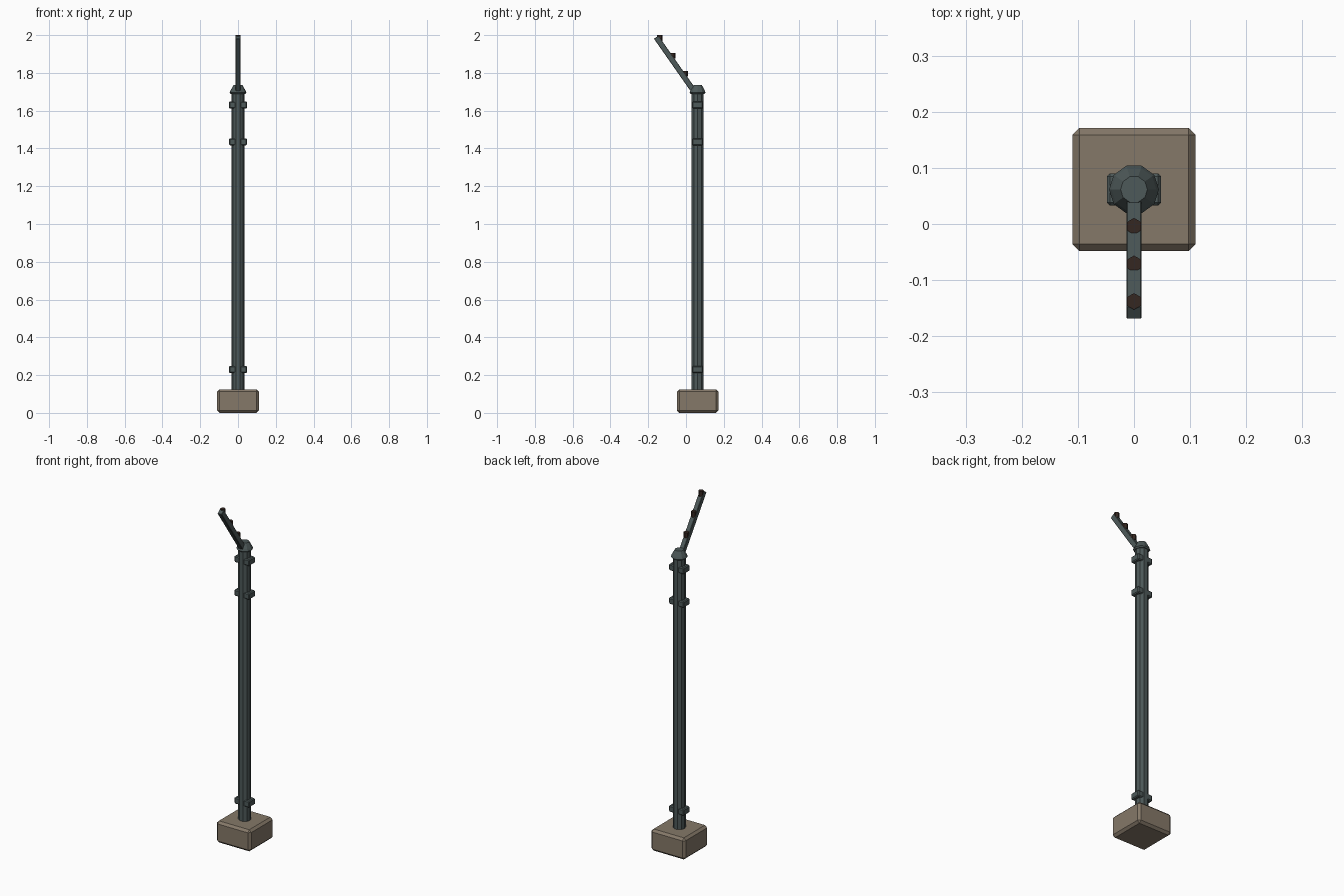
import bpy, bmesh
from math import radians, sin, cos
from mathutils import Matrix, Vector

if "Cube" in bpy.data.objects:
    bpy.data.objects.remove(bpy.data.objects["Cube"])


def material(name, rgb):
    m = bpy.data.materials.new(name)
    m.diffuse_color = (*rgb, 1)
    m.use_nodes = True
    m.node_tree.nodes["Principled BSDF"].inputs["Base Color"].default_value = m.diffuse_color
    return m


STEEL = material("painted_steel", (0.075, 0.1, 0.1))
CONCRETE = material("concrete", (0.235, 0.19, 0.14))
RUST = material("dark_rust", (0.035, 0.02, 0.015))
POST_Y = 0.0615


def finish(name, bm, mat):
    bmesh.ops.recalc_face_normals(bm, faces=bm.faces)
    me = bpy.data.meshes.new(name)
    bm.to_mesh(me)
    bm.free()
    me.materials.append(mat)
    ob = bpy.data.objects.new(name, me)
    bpy.context.collection.objects.link(ob)
    return ob


def box(name, centre, size, bevel, mat, tilt=0.0):
    bm = bmesh.new()
    bmesh.ops.create_cube(bm, size=1)
    bmesh.ops.scale(bm, vec=size, verts=bm.verts)
    bmesh.ops.bevel(bm, geom=bm.edges[:], offset=bevel, segments=1,
                    affect='EDGES', profile=0.5)
    bm.transform(Matrix.Translation(centre) @ Matrix.Rotation(tilt, 4, 'X'))
    return finish(name, bm, mat)


def turned(name, x, y, profile, sides, mat, turn=0.0):
    """Flat-sided solid from (radius, z) rings."""
    bm = bmesh.new()
    rings = []
    for r, z in profile:
        angles = [turn + radians(360 * i / sides) for i in range(sides)]
        rings.append([bm.verts.new((x + r * cos(a), y + r * sin(a), z)) for a in angles])
    for a, b in zip(rings, rings[1:]):
        for i in range(sides):
            j = (i + 1) % sides
            bm.faces.new((a[i], a[j], b[j], b[i]))
    bm.faces.new(rings[0])
    bm.faces.new(rings[-1])
    return finish(name, bm, mat)


# Concrete footing
box("footing", (0, POST_Y, 0.0625), (0.22, 0.22, 0.125), 0.013, CONCRETE)

# Post and its cap
turned("post", 0, POST_Y, [(0.034, 0.1), (0.034, 1.70)], 10, STEEL)
turned("post_cap", 0, POST_Y,
       [(0.038, 1.688), (0.0445, 1.695), (0.040, 1.706), (0.024, 1.735)], 10, STEEL)

# Clamps with ears either side of the post
for n, z in enumerate((0.23, 1.435, 1.63)):
    box(f"clamp_{n + 1}", (0, POST_Y, z), (0.096, 0.057, 0.037), 0.005, STEEL)

# Angled arm leaning to the front
tilt = radians(35)
along = Vector((0, -sin(tilt), cos(tilt)))
end = Vector((0, -0.158, 1.989))
length = 0.36
box("angled_arm", end - along * length / 2, (0.027, 0.029, length), 0.002, STEEL, tilt)

# Wire studs on the arm
for n in range(3):
    y, z = -0.138 + 0.067 * n, 1.985 - 0.0945 * n
    turned(f"wire_stud_{n + 1}", 0, y, [(0.0148, z - 0.015), (0.0148, z + 0.015)],
           6, RUST, radians(30))
